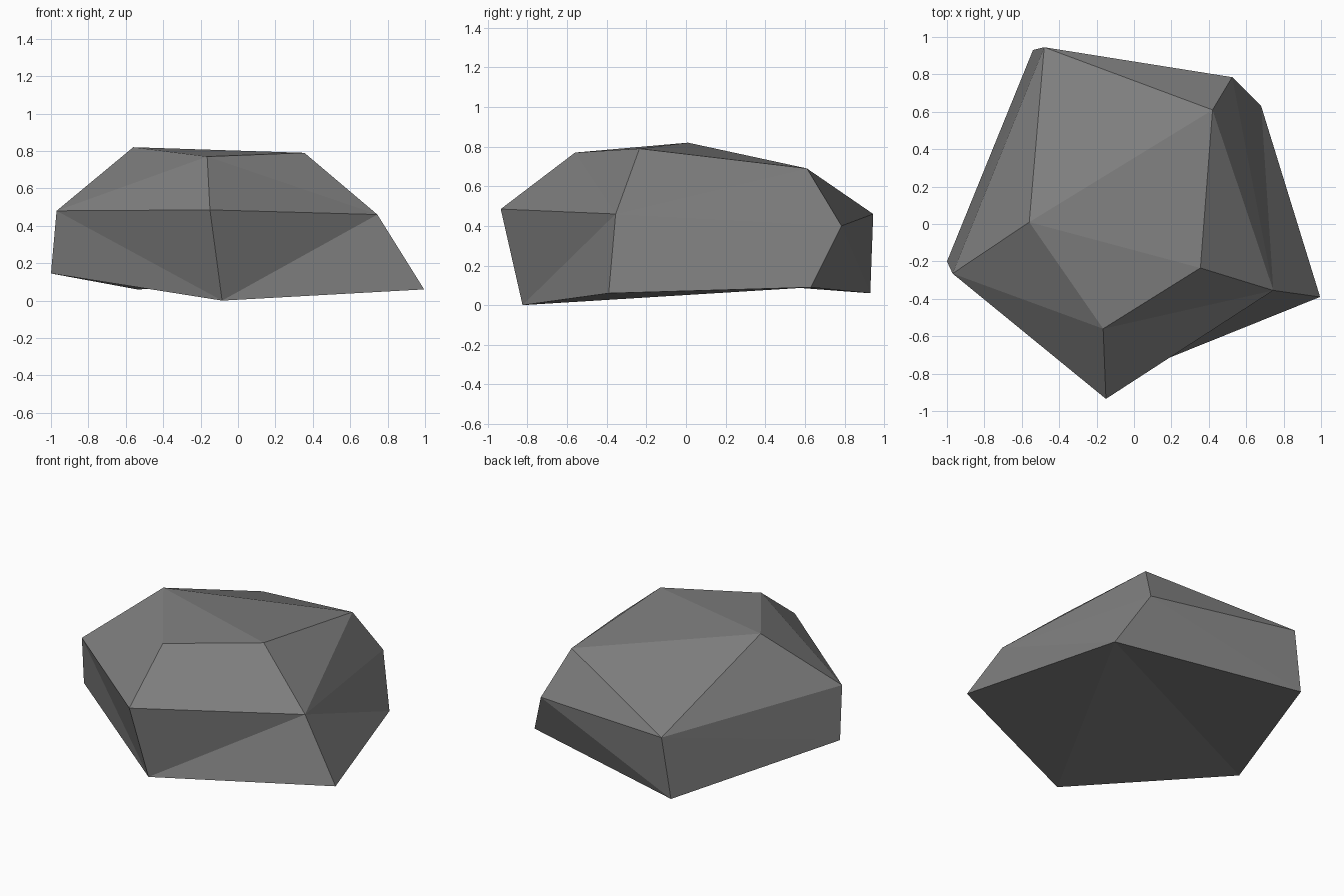
import bpy
import bmesh

cube = bpy.data.objects.get("Cube")
if cube:
    bpy.data.objects.remove(cube, do_unlink=True)

# Stone grey material
grey = bpy.data.materials.new("stone_grey")
grey.use_nodes = True
colour = (0.21, 0.21, 0.21, 1)
grey.diffuse_color = colour
grey.node_tree.nodes["Principled BSDF"].inputs["Base Color"].default_value = colour

# Corners of the boulder: crown, shoulder ring, base ring
crown = dict(
    A=(-.56, .01, .82), B=(-.165, -.56, .77),
    C=(.355, -.235, .79), D=(.42, .61, .69))
shoulder = dict(
    E=(-.97, -.265, .48), F=(.745, -.355, .46), G=(-.15, -.935, .485),
    H=(-.48, .945, .46), I=(.525, .785, .4))
base = dict(
    J=(-1, -.2, .145), K=(-.085, -.825, 0), L=(.995, -.39, .06),
    M=(.68, .63, .09), N=(-.54, .93, .06))

# Chipped facets, each named by its corners
facets = {
    "top": "ABC ACD ADH",
    "upper_slopes": "AEB EGB BGF BFC CFD DIH AHE",
    "front_sides": "EJK EKG GKF FKL",
    "left_sides": "FDI FIM FML",
    "back_sides": "HIN IMN",
    "right_sides": "EHJ JHN",
    "underside": "MKL MJK MNJ",
}

bm = bmesh.new()
corner = {}
for ring in (crown, shoulder, base):
    for name, position in ring.items():
        corner[name] = bm.verts.new(position)
for group in facets.values():
    for face in group.split():
        bm.faces.new([corner[letter] for letter in face])
bmesh.ops.recalc_face_normals(bm, faces=bm.faces)

mesh = bpy.data.meshes.new("boulder")
bm.to_mesh(mesh)
bm.free()
mesh.materials.append(grey)
boulder = bpy.data.objects.new("boulder", mesh)
bpy.context.collection.objects.link(boulder)
